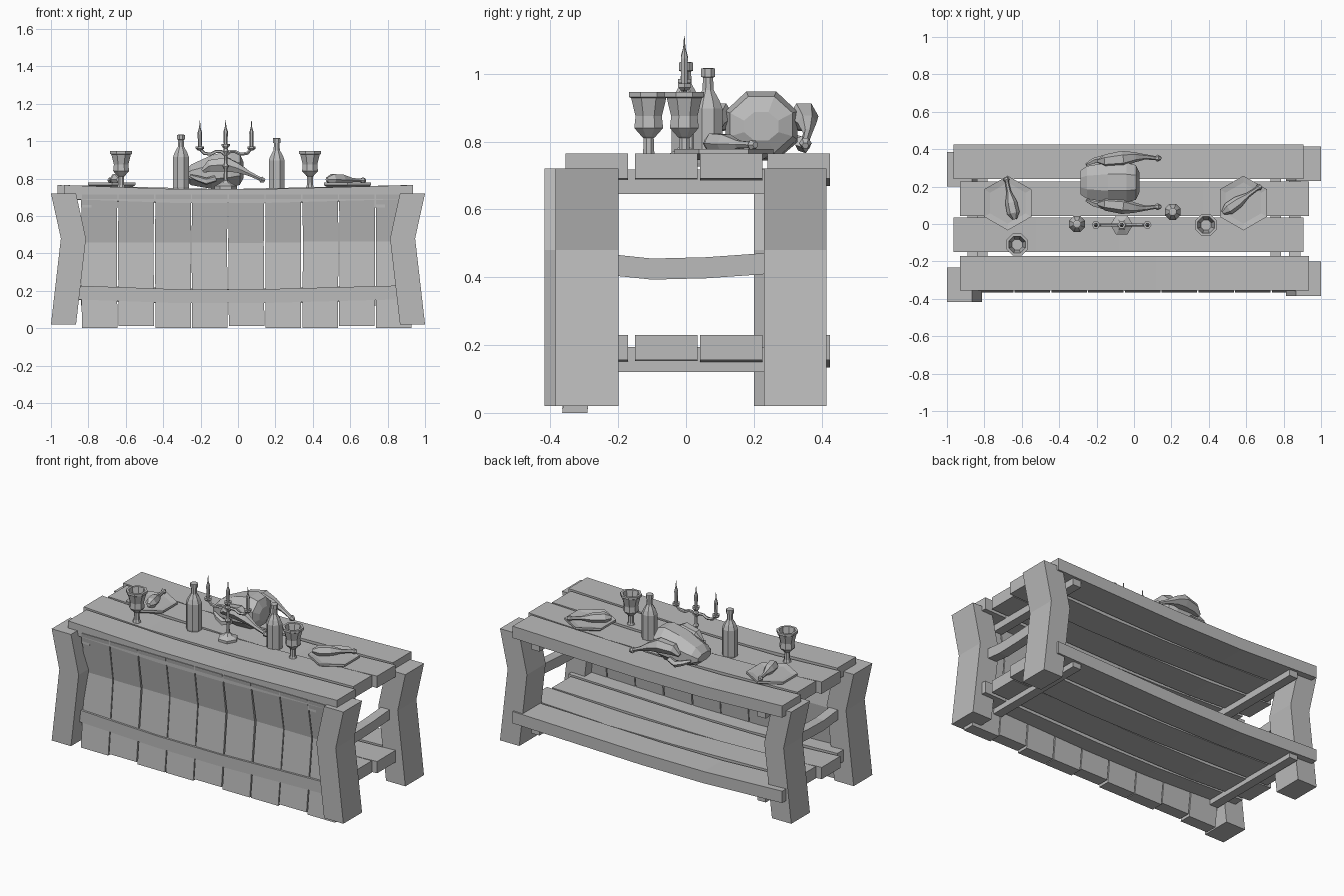
import bpy, bmesh, math, random
from mathutils import Vector

random.seed(4)
cube = bpy.data.objects.get("Cube")
if cube:
    bpy.data.objects.remove(cube)

grey = bpy.data.materials.new("plain grey")
grey.use_nodes = True
COLOUR = (0.5, 0.5, 0.5, 1)
grey.diffuse_color = COLOUR
grey.node_tree.nodes["Principled BSDF"].inputs["Base Color"].default_value = COLOUR

X, Y, Z = Vector((1, 0, 0)), Vector((0, 1, 0)), Vector((0, 0, 1))


def loft(name, rings):
    """Skin a list of equal-length vertex rings and cap both ends."""
    bm = bmesh.new()
    vr = [[bm.verts.new(p) for p in ring] for ring in rings]
    n = len(vr[0])
    for a, b in zip(vr, vr[1:]):
        for i in range(n):
            j = (i + 1) % n
            bm.faces.new((a[i], a[j], b[j], b[i]))
    bm.faces.new(vr[0])
    bm.faces.new(vr[-1])
    bmesh.ops.recalc_face_normals(bm, faces=bm.faces)
    mesh = bpy.data.meshes.new(name)
    bm.to_mesh(mesh)
    bm.free()
    mesh.materials.append(grey)
    obj = bpy.data.objects.new(name, mesh)
    bpy.context.collection.objects.link(obj)
    return obj


def board(name, path, u, v, w, h):
    """Rectangular timber following a path; w and h are half sizes along u and v."""
    corners = [u * w + v * h, u * -w + v * h, u * -w - v * h, u * w - v * h]
    return loft(name, [[Vector(p) + c for c in corners] for p in path])


def ring(c, a, b, ra, rb, n, turn=0.0):
    angles = [2 * math.pi * i / n + turn for i in range(n)]
    return [Vector(c) + a * (ra * math.cos(t)) + b * (rb * math.sin(t)) for t in angles]


def turned(name, x, y, profile, n=8, turn=0.0):
    """Lathe a profile of (radius, height) about a vertical axis."""
    return loft(name, [ring((x, y, z), X, Y, r, r, n, turn) for r, z in profile])


def limb(name, pts, n=6):
    """Tube through points of (x, y, z, radius)."""
    ps = [Vector(p[:3]) for p in pts]
    rings = []
    for i, p in enumerate(pts):
        d = (ps[min(i + 1, len(ps) - 1)] - ps[max(i - 1, 0)]).normalized()
        a = d.cross(Z if abs(d.z) < 0.9 else Y).normalized()
        rings.append(ring(ps[i], a, d.cross(a), p[3], p[3], n))
    return loft(name, rings)


# Planks: (name, y centre, left end, right end, bend position), on top and on the shelf
PLANKS = (("front", -0.263, -0.93, 0.935, -0.1), ("front_middle", -0.058, -0.965, 0.905, -0.3),
          ("back_middle", 0.134, -0.93, 0.935, 0.15), ("back", 0.333, -0.965, 0.905, -0.2))
for level, z in (("table", 0.728), ("shelf", 0.193)):
    for name, y, x0, x1, bend in PLANKS:
        board(f"{level}_plank_{name}",
              [(x0, y, z), (bend - 0.22, y, z - 0.022), (bend + 0.22, y, z - 0.022), (x1, y, z)],
              Y, Z, 0.092, 0.037)

# Legs, pinched inward at mid height
for name, sx, y in (("front_right", -1, -0.325), ("front_left", 1, -0.292),
                    ("back_right", -1, 0.293), ("back_left", 1, 0.322)):
    board(f"leg_{name}", [(sx * 0.933, y, 0.02), (sx * 0.88, y, 0.48), (sx * 0.933, y, 0.72)],
          X, Y, 0.067, 0.0925)

# Cross rails at each end
for side, sx in (("right", -1), ("left", 1)):
    x = 0.757 if sx > 0 else -0.812
    board(f"upper_rail_{side}", [(x, -0.35, 0.682), (x, 0.41, 0.682)], X, Z, 0.028, 0.036)
    board(f"lower_rail_{side}", [(x, -0.28, 0.157), (x, 0.41, 0.157)], X, Z, 0.028, 0.037)
    x = sx * 0.86
    board(f"middle_rail_{side}", [(x, -0.3, 0.445), (x, -0.1, 0.424), (x, 0.06, 0.428), (x, 0.3, 0.445)],
          X, Z, 0.03, 0.031)

# Front slats, bowed inward
for i in range(9):
    x = -0.74 + i * 0.1965
    low = 0.0 if i % 3 != 1 else 0.012
    shift = random.uniform(-0.004, 0.004)
    board(f"front_slat_{i + 1}",
          [(x, -0.328, low), (x + shift, -0.28, 0.46 + shift), (x, -0.322, 0.715)],
          X, Y, 0.095, 0.037)

# Goblets with hollow bowls
GOBLET = ((0.026, 0.745), (0.018, 0.765), (0.016, 0.81), (0.022, 0.815), (0.046, 0.84),
          (0.042, 0.875), (0.056, 0.928), (0.063, 0.932), (0.063, 0.946), (0.048, 0.946),
          (0.034, 0.88), (0.03, 0.85))
for side, x, y in (("right", -0.625, -0.11), ("left", 0.385, -0.005)):
    turned(f"goblet_{side}", x, y, GOBLET, 8, math.pi / 8)

# Bottles
BOTTLE = ((0.044, 0.0), (0.046, 0.01), (0.046, 0.17), (0.036, 0.195), (0.018, 0.225),
          (0.016, 0.262), (0.022, 0.264), (0.022, 0.288), (0.014, 0.29))
for side, x, y, z in (("right", -0.305, 0.0, 0.745), ("left", 0.207, 0.065, 0.727)):
    turned(f"bottle_{side}", x, y, [(r, h + z) for r, h in BOTTLE], 8, math.pi / 8)

# Candelabra
cx, cy = -0.066, -0.005
turned("candelabra_stand", cx, cy,
       ((0.06, 0.745), (0.06, 0.76), (0.03, 0.775), (0.012, 0.79), (0.009, 0.85), (0.018, 0.865),
        (0.01, 0.88), (0.009, 0.93), (0.018, 0.945), (0.01, 0.96), (0.022, 0.975), (0.022, 0.985)), 6)
CANDLE = ((0.01, 0.0), (0.012, 0.07), (0.004, 0.095), (0.001, 0.13))
turned("candle_middle", cx, cy, [(r, h + 0.982) for r, h in CANDLE], 6)
for side, sx in (("right", -1), ("left", 1)):
    limb(f"candelabra_arm_{side}",
         [(cx + sx * dx, cy, z, 0.009) for dx, z in
          ((0.0, 0.925), (0.025, 0.945), (0.05, 0.945), (0.08, 0.93), (0.115, 0.935), (0.138, 0.96))], 5)
    x = cx + sx * 0.138
    turned(f"candle_cup_{side}", x, cy, ((0.01, 0.95), (0.022, 0.96), (0.022, 0.972)), 6)
    turned(f"candle_{side}", x, cy, [(r, h * 1.08 + 0.97) for r, h in CANDLE], 6)

# Plates, each with a drumstick
for side, x, y, tip, butt in (("right", -0.675, 0.112, (-0.685, 0.25), (-0.638, 0.025)),
                              ("left", 0.585, 0.112, (0.68, 0.205), (0.475, 0.06))):
    turned(f"plate_{side}", x, y, ((0.11, 0.745), (0.146, 0.765), (0.146, 0.778), (0.11, 0.772)),
           6, math.pi / 2)
    a, b = Vector((*tip, 0.79)), Vector((*butt, 0.795))
    limb(f"plate_drumstick_{side}",
         [(*a.lerp(b, t), r) for t, r in
          ((0, 0.01), (0.06, 0.017), (0.12, 0.01), (0.35, 0.013), (0.6, 0.032), (0.85, 0.034), (1, 0.012))])

# Roast bird body: flattened octagon sections along x
BODY = ((-0.285, 0.815, 0.07, 0.025), (-0.25, 0.82, 0.095, 0.06), (-0.14, 0.835, 0.115, 0.098),
        (-0.04, 0.848, 0.115, 0.108), (0.01, 0.85, 0.1, 0.09), (0.03, 0.845, 0.055, 0.045))
loft("roast_body", [ring((x, 0.222, z), Y, Z, ry, rz, 8, math.pi / 8) for x, z, ry, rz in BODY])

# Roast bird legs and wings on both sides
for side, s in (("front", -1), ("back", 1)):
    y = 0.222 + s * 0.115
    limb(f"roast_leg_{side}",
         [(-0.19, y, 0.84, 0.012), (-0.15, y, 0.868, 0.036), (-0.06, y + s * 0.01, 0.875, 0.044),
          (0.0, y + s * 0.02, 0.855, 0.028), (0.06, y + s * 0.022, 0.826, 0.014),
          (0.115, y + s * 0.015, 0.8, 0.011), (0.125, y + s * 0.015, 0.795, 0.019),
          (0.143, y + s * 0.015, 0.788, 0.01)])
    limb(f"roast_wing_{side}",
         [(-0.12, y, 0.8, 0.018), (-0.17, y + s * 0.01, 0.785, 0.02),
          (-0.215, y, 0.8, 0.016), (-0.255, y - s * 0.02, 0.815, 0.008)], 5)
